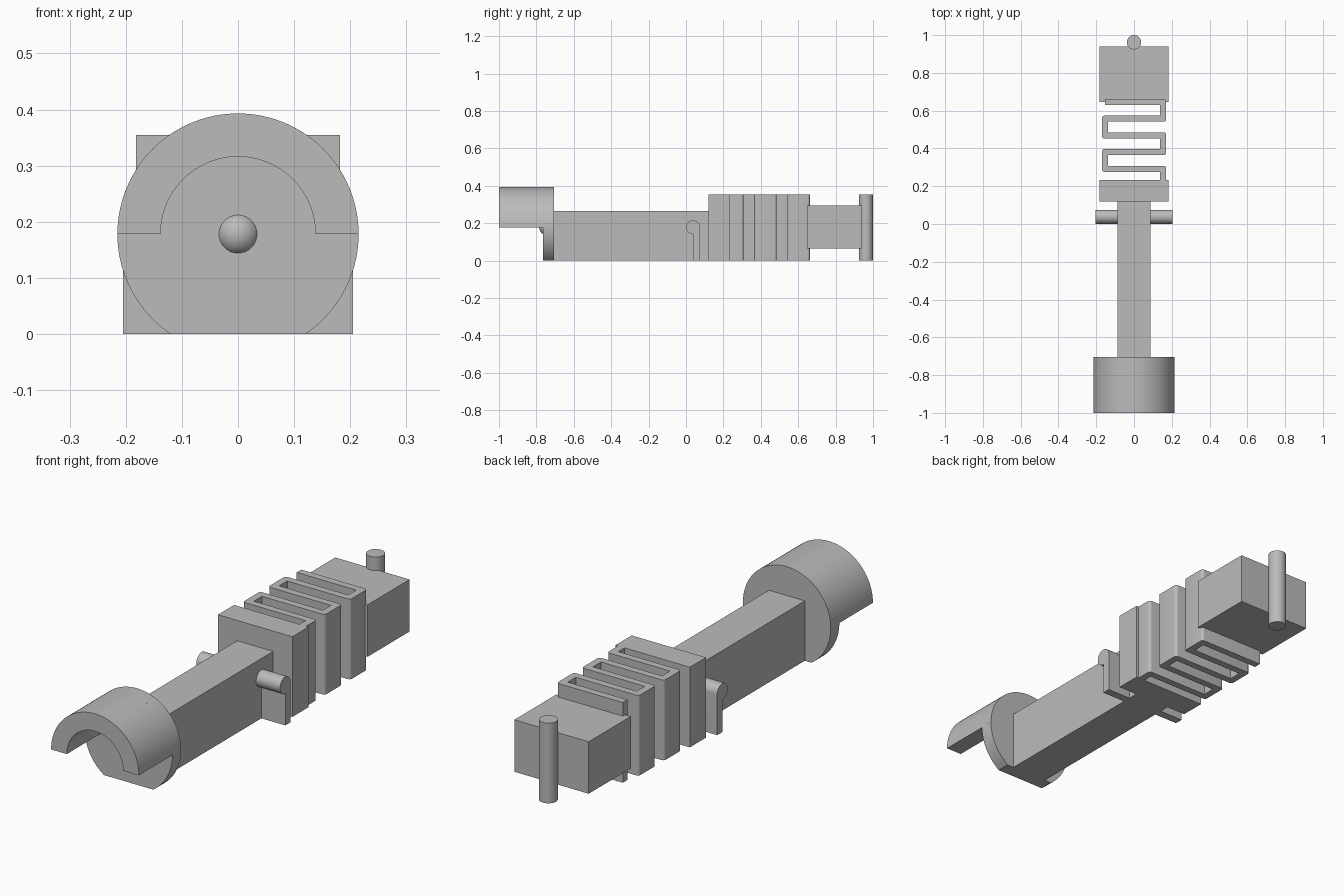
import bpy, bmesh
from math import sin, cos, pi, asin, radians
from mathutils import Vector

cube = bpy.data.objects.get("Cube")
if cube:
    bpy.data.objects.remove(cube, do_unlink=True)

grey = bpy.data.materials.new("plain_grey")
grey.use_nodes = True
grey.diffuse_color = (0.5, 0.5, 0.5, 1)
grey.node_tree.nodes["Principled BSDF"].inputs["Base Color"].default_value = (0.5, 0.5, 0.5, 1)

AXIS_Z = 0.178    # height of the shaft axis
TOP = 0.355       # height of the tall blocks


def finish(name, bm, smooth=True):
    bmesh.ops.recalc_face_normals(bm, faces=bm.faces)
    mesh = bpy.data.meshes.new(name)
    bm.to_mesh(mesh)
    bm.free()
    mesh.materials.append(grey)
    obj = bpy.data.objects.new(name, mesh)
    bpy.context.collection.objects.link(obj)
    if smooth:
        bpy.ops.object.select_all(action='DESELECT')
        obj.select_set(True)
        bpy.context.view_layer.objects.active = obj
        bpy.ops.object.shade_smooth_by_angle(angle=radians(30))
    return obj


def prism(points, axis, lo, hi):
    """Extrude a 2D profile along x, y or z."""
    place = {"x": lambda a, b, t: (t, a, b),
             "y": lambda a, b, t: (a, t, b),
             "z": lambda a, b, t: (a, b, t)}[axis]
    bm = bmesh.new()
    face = bm.faces.new([bm.verts.new(place(a, b, lo)) for a, b in points])
    new = bmesh.ops.extrude_face_region(bm, geom=[face])["geom"]
    bmesh.ops.translate(bm, vec=Vector(place(0, 0, hi - lo)),
                        verts=[v for v in new if isinstance(v, bmesh.types.BMVert)])
    bmesh.ops.recalc_face_normals(bm, faces=bm.faces)
    return bm


def arc(cx, cy, r, start, end, steps=48):
    angles = [start + (end - start) * i / steps for i in range(steps + 1)]
    return [(cx + r * cos(a), cy + r * sin(a)) for a in angles]


def box(name, half_x, y0, y1, z0, z1):
    rect = [(-half_x, y0), (half_x, y0), (half_x, y1), (-half_x, y1)]
    return finish(name, prism(rect, "z", z0, z1), smooth=False)


# Front collar: flat-bottomed disc and half-ring hood
R = 0.215
dip = asin(AXIS_Z / R)
finish("collar_disc", prism(arc(0, AXIS_Z, R, -dip, pi + dip, 72), "y", -0.765, -0.705))
hood = arc(0, AXIS_Z, R, 0, pi) + arc(0, AXIS_Z, 0.138, pi, 0)
finish("collar_hood", prism(hood, "y", -1.0, -0.705))

# Small dome on the disc
bm = bmesh.new()
bmesh.ops.create_uvsphere(bm, u_segments=32, v_segments=20, radius=0.039)
bmesh.ops.translate(bm, verts=bm.verts, vec=(0, -0.746, AXIS_Z))
finish("centre_dome", bm)

# Shaft and blocks
box("shaft", 0.088, -0.706, 0.125, 0, 0.265)
box("front_block", 0.182, 0.12, 0.233, 0, TOP)
box("back_block", 0.182, 0.646, 0.94, 0.065, 0.295)

# Side pins, each with a leg under its rear half
PIN_Y, PIN_R = 0.038, 0.037
pin = [(PIN_Y + PIN_R, 0)] + arc(PIN_Y, AXIS_Z, PIN_R, 0, 1.5 * pi, 36) + [(PIN_Y, 0)]
for side, lo, hi in (("left", 0.08, 0.205), ("right", -0.205, -0.08)):
    finish(side + "_pin", prism(pin, "x", lo, hi))

# Serpentine spring: zigzag centre line, thickened and extruded
HALF, REACH, PITCH = 0.016, 0.154, 0.0885
path = [Vector((-REACH, 0.646))]
for i in range(5):
    y = 0.646 - i * PITCH
    turn = REACH if i % 2 == 0 else -REACH
    path.append(Vector((turn, y)))
    path.append(Vector((turn, y - PITCH if i < 4 else 0.22)))


def offset(points, d):
    out = []
    for i, p in enumerate(points):
        dirs = []
        if i > 0:
            dirs.append((p - points[i - 1]).normalized())
        if i < len(points) - 1:
            dirs.append((points[i + 1] - p).normalized())
        shift = sum((Vector((-t.y, t.x)) for t in dirs), Vector((0, 0)))
        out.append(tuple(p + shift * d))
    return out


outline = offset(path, HALF) + offset(path, -HALF)[::-1]
bm = prism(outline, "z", 0, TOP)
corners = [e for e in bm.edges
           if abs(e.verts[0].co.z - e.verts[1].co.z) > 0.1 and e.is_convex
           and abs(e.verts[0].co.x) > REACH + 0.01]
bmesh.ops.bevel(bm, geom=corners, offset=0.013, segments=5, profile=0.5,
                affect='EDGES')
finish("serpentine_spring", bm)

# Upright rod at the back
finish("back_rod", prism(arc(0, 0.962, 0.038, 0, 2 * pi, 40)[:-1], "z", 0, TOP))
